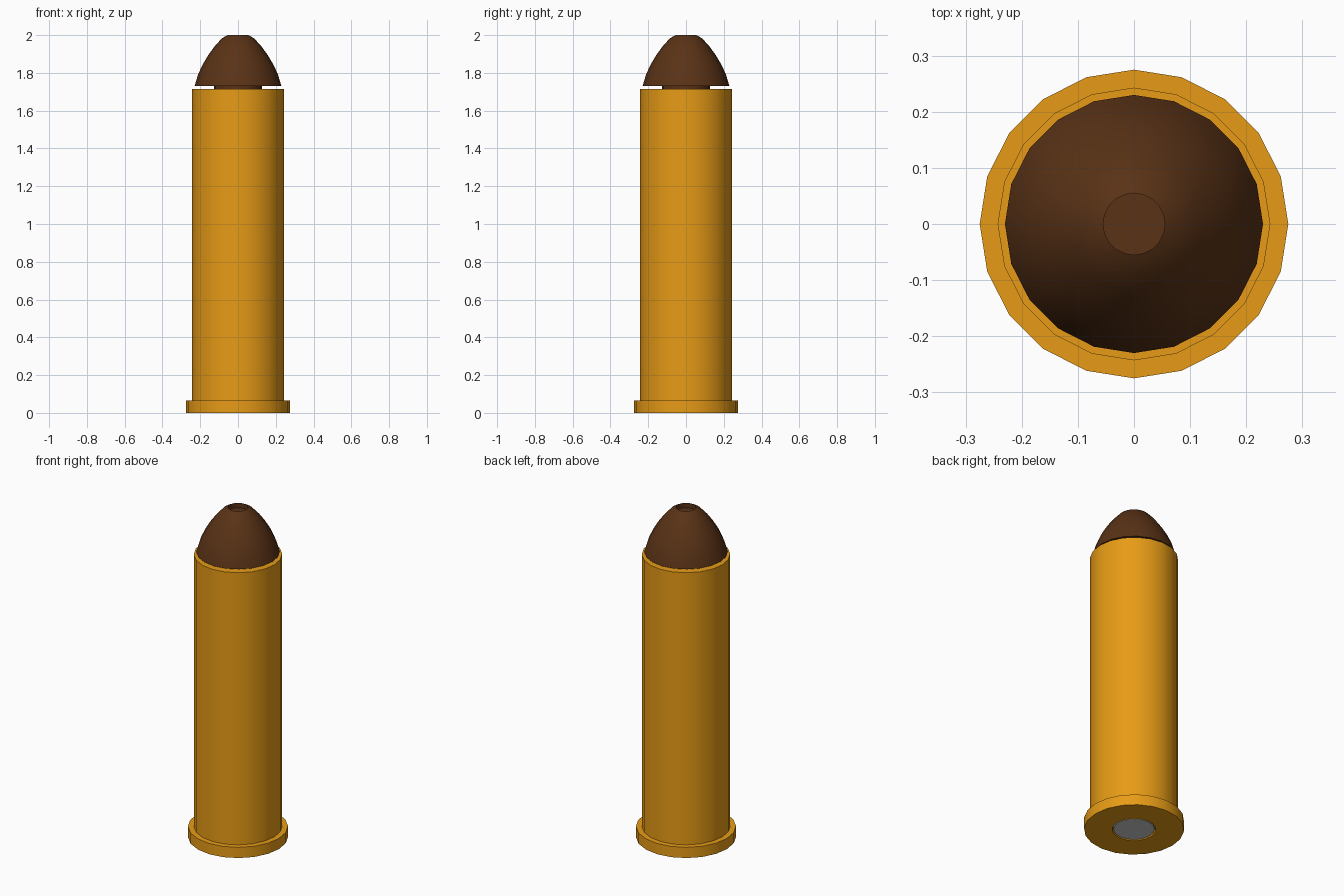
import bpy, bmesh, math

if "Cube" in bpy.data.objects:
    bpy.data.objects.remove(bpy.data.objects["Cube"])

SIDES = 20


def material(name, color):
    m = bpy.data.materials.new(name)
    m.diffuse_color = (*color, 1)
    m.use_nodes = True
    m.node_tree.nodes["Principled BSDF"].inputs["Base Color"].default_value = m.diffuse_color
    return m


def lathe(name, profile, mat=None):
    """Revolve an (r, z) profile around z; r = 0 ends close to a point."""
    bm = bmesh.new()
    verts = [bm.verts.new((r, 0, z)) for r, z in profile]
    edges = [bm.edges.new(p) for p in zip(verts, verts[1:])]
    bmesh.ops.spin(bm, geom=verts + edges, cent=(0, 0, 0), axis=(0, 0, 1),
                   angle=2 * math.pi, steps=SIDES, use_duplicate=False)
    bmesh.ops.remove_doubles(bm, verts=bm.verts, dist=1e-5)
    bmesh.ops.recalc_face_normals(bm, faces=bm.faces)
    me = bpy.data.meshes.new(name)
    bm.to_mesh(me)
    bm.free()
    ob = bpy.data.objects.new(name, me)
    bpy.context.collection.objects.link(ob)
    if mat:
        me.materials.append(mat)
    bpy.ops.object.select_all(action='DESELECT')
    ob.select_set(True)
    bpy.context.view_layer.objects.active = ob
    bpy.ops.object.shade_smooth_by_angle(angle=math.radians(35))
    return ob


brass = material("brass", (0.80, 0.33, 0.008))
copper = material("dark_copper", (0.10, 0.032, 0.008))

# Casing with rim and primer pocket
lathe("casing", [(0, 0.02), (0.12, 0.02), (0.12, 0), (0.275, 0), (0.275, 0.065),
                 (0.243, 0.065), (0.243, 1.715), (0, 1.715)], brass)

# Primer in the base
lathe("primer", [(0, 0.002), (0.113, 0.002), (0.113, 0.02), (0, 0.02)])

# Bullet: stem, curved nose, small recess in the tip
lathe("bullet", [(0, 1.70), (0.127, 1.70), (0.127, 1.73), (0.23, 1.73),
                 (0.212, 1.79), (0.187, 1.845), (0.157, 1.895), (0.122, 1.943),
                 (0.085, 1.983), (0.055, 2.0), (0.055, 1.97), (0, 1.97)], copper)
